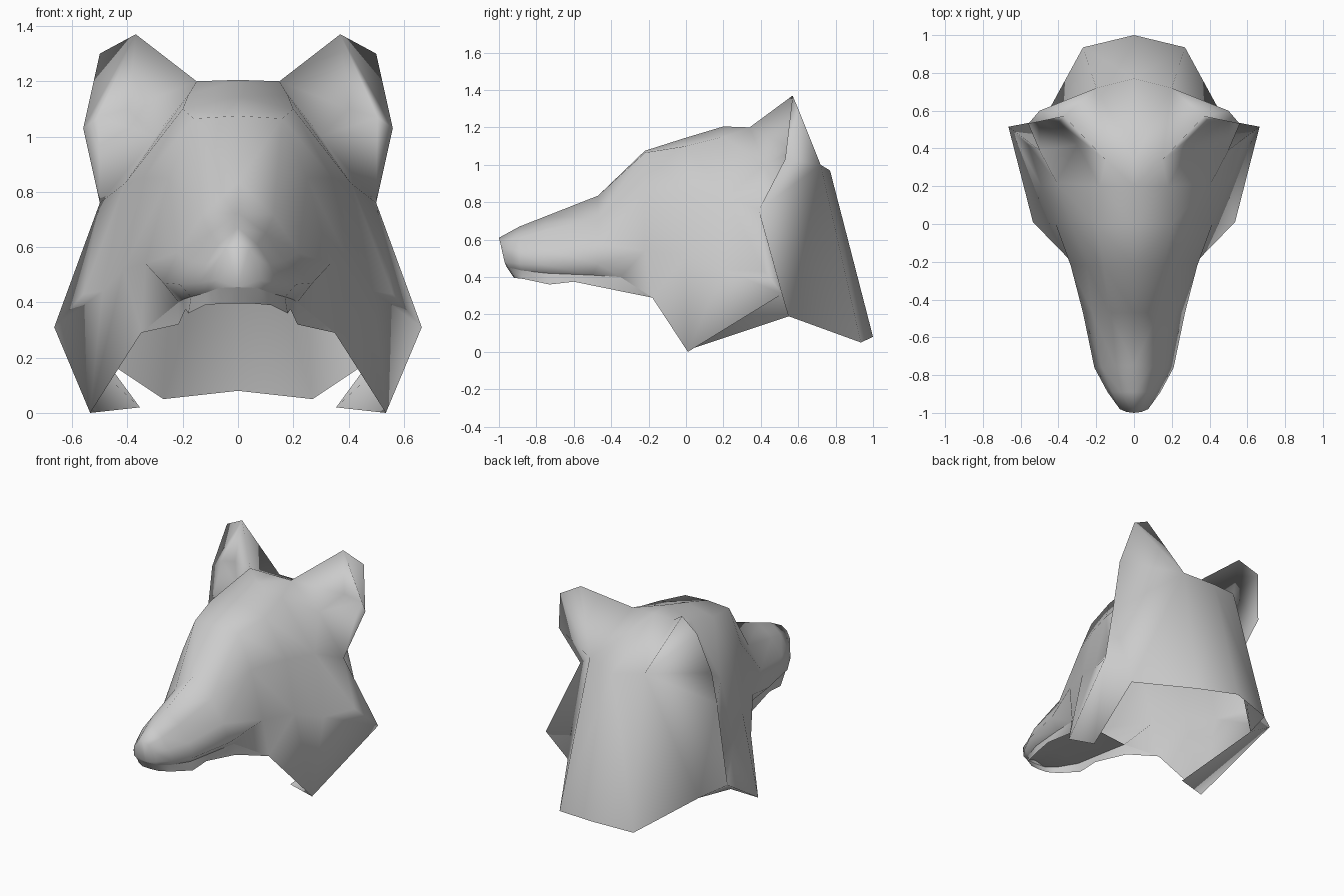
import bpy
import bmesh
import math
from mathutils import Vector

default_cube = bpy.data.objects.get("Cube")
if default_cube:
    bpy.data.objects.remove(default_cube, do_unlink=True)

fur = bpy.data.materials.new("plain_grey")
fur.use_nodes = True
fur.diffuse_color = (0.6, 0.6, 0.6, 1)
fur.node_tree.nodes["Principled BSDF"].inputs["Base Color"].default_value = fur.diffuse_color


def mirrored_shell(name, faces, outward, sharp_angle):
    """Build the left half from faces given as corner lists, then mirror it."""
    bm = bmesh.new()
    for corners in faces:
        bm.faces.new([bm.verts.new(corner) for corner in corners])
    bmesh.ops.remove_doubles(bm, verts=bm.verts[:], dist=0.0001)
    bmesh.ops.recalc_face_normals(bm, faces=bm.faces[:])
    bm.normal_update()
    facing = sum(f.normal.dot(Vector(outward)) * f.calc_area() for f in bm.faces)
    if facing < 0:
        bmesh.ops.reverse_faces(bm, faces=bm.faces[:])
    mesh = bpy.data.meshes.new(name)
    bm.to_mesh(mesh)
    bm.free()
    mesh.materials.append(fur)
    part = bpy.data.objects.new(name, mesh)
    bpy.context.collection.objects.link(part)
    mirror = part.modifiers.new("other_half", "MIRROR")
    mirror.use_clip = True
    bpy.ops.object.select_all(action="DESELECT")
    part.select_set(True)
    bpy.context.view_layer.objects.active = part
    bpy.ops.object.shade_smooth_by_angle(angle=math.radians(sharp_angle))


def strips(rows):
    """Quads between neighbouring rows of points."""
    return [
        [near[i], near[i + 1], far[i + 1], far[i]]
        for near, far in zip(rows, rows[1:])
        for i in range(len(near) - 1)
    ]


# Landmarks shared by the parts
crown, crown_side = (0, 0.34, 1.2), (0.15, 0.34, 1.2)
ear_tip, ear_shoulder, ear_corner = (0.37, 0.57, 1.37), (0.5, 0.6, 1.3), (0.56, 0.53, 1.03)
ear_root, cheek_back, cheek_ridge = (0.3, 0.42, 1.0), (0.5, 0.39, 0.76), (0.56, 0.42, 0.43)
ruff_back, ruff_tip, ruff_inner = (0.665, 0.515, 0.31), (0.535, 0.01, 0), (0.355, 0.04, 0.02)
jaw_corner, nose_lip = (0.35, -0.18, 0.29), (0, -0.96, 0.455)
nape, nape_side = (0, 0.77, 0.97), (0.2, 0.72, 1.0)
neck_back, neck_corner, neck_side = (0, 1, 0.08), (0.27, 0.935, 0.05), (0.48, 0.55, 0.19)

# Snout, skull and cheeks: half sections from the nose to the ruff
sections = [
    [(0, -1, 0.61), (0.04, -0.995, 0.59), (0.075, -0.98, 0.55), (0.08, -0.97, 0.48), (0.07, -0.95, 0.452)],
    [(0, -0.89, 0.67), (0.07, -0.89, 0.61), (0.115, -0.89, 0.54), (0.14, -0.89, 0.47), (0.115, -0.88, 0.435)],
    [(0, -0.75, 0.725), (0.1, -0.75, 0.65), (0.17, -0.76, 0.55), (0.21, -0.76, 0.465), (0.17, -0.74, 0.42)],
    [(0, -0.47, 0.835), (0.13, -0.47, 0.715), (0.22, -0.47, 0.58), (0.27, -0.47, 0.47), (0.2, -0.5, 0.41)],
    [(0, -0.22, 1.075), (0.16, -0.22, 1.065), (0.25, -0.22, 0.85), (0.335, -0.22, 0.54), (0.215, -0.35, 0.4)],
    [(0, 0, 1.145), (0.2, 0, 1.1), (0.34, 0.02, 0.85), (0.415, 0, 0.52), jaw_corner],
    [(0, 0.2, 1.205), (0.18, 0.2, 1.15), (0.41, 0.22, 0.83), (0.49, 0.2, 0.44), ruff_tip],
]
last = sections[-1]
head_front = strips(sections) + strips([last[:3], [crown, crown_side, ear_root]])
head_front += [
    sections[0] + [nose_lip],
    [last[2], cheek_back, ear_root],
    [last[2], last[3], cheek_ridge, cheek_back],
    [last[3], ruff_tip, ruff_back, cheek_ridge],
    [cheek_back, cheek_ridge, ruff_back],
]

# Hollow fronts of the ears
hollow_outer, hollow_inner = (0.505, 0.56, 1.07), (0.4, 0.54, 1.1)
ear_hollow = [
    [crown_side, ear_tip, hollow_inner, ear_root],
    [ear_tip, hollow_outer, hollow_inner],
    [ear_tip, ear_shoulder, ear_corner, hollow_outer],
    [hollow_outer, ear_corner, cheek_back],
    [hollow_outer, cheek_back, ear_root, hollow_inner],
]

# Back of the skull and ears, running down into the open neck and the ruff
neck_and_ear_backs = [
    [crown, crown_side, nape_side, nape],
    [crown_side, ear_tip, nape_side],
    [ear_tip, ear_shoulder, nape_side],
    [ear_shoulder, ear_corner, nape_side],
    [ear_corner, cheek_back, nape_side],
    [nape, nape_side, neck_corner, neck_back],
    [nape_side, cheek_back, neck_side, neck_corner],
    [cheek_back, ruff_back, neck_side],
    [ruff_back, ruff_tip, ruff_inner, neck_side],
]

# The head is one continuous smooth skin
skin = head_front + ear_hollow + neck_and_ear_backs
mirrored_shell("head", skin, (0, 0, 1), 180)

# Narrow inner lip and tooth edge hanging below the open mouth
upper_lip = [nose_lip] + [ring[-1] for ring in sections[:5]] + [jaw_corner]
lower_lip = [
    (0, -0.92, 0.395), (0.06, -0.915, 0.395), (0.12, -0.87, 0.39), (0.18, -0.73, 0.36),
    (0.19, -0.6, 0.375), (0.215, -0.33, 0.32), jaw_corner,
]
lip_faces = strips([upper_lip, lower_lip])
lip_faces[-1].pop(2)
mirrored_shell("inner_lip", lip_faces, (1, -1, 0), 50)

# Roof of the mouth between the lips
lip_edge = upper_lip[1:6]
roof_middle = [(0, y, z + 0.02) for x, y, z in lip_edge]
roof_front = [nose_lip, lip_edge[0], roof_middle[0]]
mirrored_shell("mouth_roof", strips([lip_edge, roof_middle]) + [roof_front], (0, 0, -1), 50)
